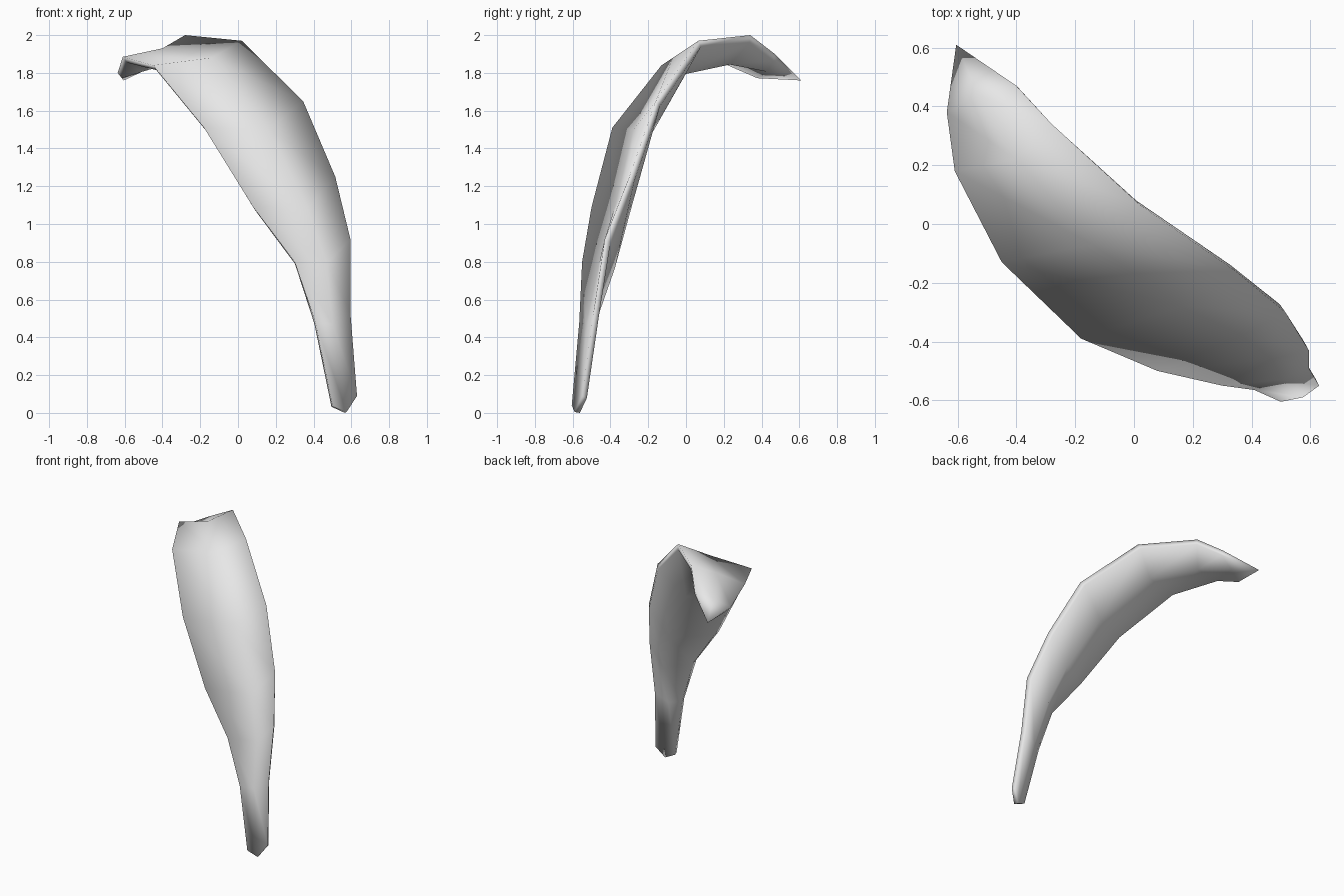
import bpy
import bmesh
from mathutils import Vector

cube = bpy.data.objects.get("Cube")
if cube:
    bpy.data.objects.remove(cube)

# Stations from stem to tip: left rim, midrib, right rim, midrib thickness
STATIONS = [
    ((.63, -.55, .09), (.575, -.59, .005), (.50, -.605, .04), .03),
    ((.595, -.49, .53), (.50, -.53, .47), (.41, -.565, .48), .05),
    ((.595, -.43, .92), (.47, -.46, .79), (.30, -.55, .80), .09),
    ((.515, -.30, 1.25), (.37, -.38, 1.08), (.08, -.50, 1.09), .09),
    ((.345, -.16, 1.65), (.16, -.28, 1.50), (-.18, -.39, 1.51), .10),
    ((.02, .065, 1.97), (-.14, -.07, 1.88), (-.45, -.13, 1.84), .11),
    ((-.28, .34, 2.0), (-.40, .22, 1.93), (-.61, .18, 1.885), .09),
    ((-.40, .47, 1.90), (-.53, .44, 1.85), (-.637, .38, 1.80), .05),
]
TIP = (-.605, .61, 1.76)
RIM = .035

# Light grey material
grey = bpy.data.materials.new("light_grey")
grey.use_nodes = True
grey.diffuse_color = (.8, .8, .8, 1)
grey.node_tree.nodes["Principled BSDF"].inputs["Base Color"].default_value = (.8, .8, .8, 1)

# Closed cross-section ring at every station
bm = bmesh.new()
mids = [Vector(s[1]) for s in STATIONS] + [Vector(TIP)]
rings = []
for i, (a, m, b, thick) in enumerate(STATIONS):
    a, m, b = Vector(a), Vector(m), Vector(b)
    along = mids[i + 1] - mids[max(i - 1, 0)]
    inward = along.cross(a - b).normalized()
    rim = min(RIM, thick)
    points = [a, m, b]
    points += [b.lerp(m, .06) + inward * rim, m + inward * thick,
               a.lerp(m, .06) + inward * rim]
    rings.append([bm.verts.new(p) for p in points])

# Skin between rings, stem cap and pointed tip
count = len(rings[0])
for low, high in zip(rings, rings[1:]):
    for j in range(count):
        k = (j + 1) % count
        bm.faces.new((low[j], low[k], high[k], high[j]))
tip = bm.verts.new(TIP)
for j in range(count):
    bm.faces.new((rings[-1][j], rings[-1][(j + 1) % count], tip))
first = rings[0]
bm.faces.new((first[0], first[1], first[4], first[5]))
bm.faces.new((first[1], first[2], first[3], first[4]))
bmesh.ops.recalc_face_normals(bm, faces=bm.faces)

mesh = bpy.data.meshes.new("curved_petal")
bm.to_mesh(mesh)
bm.free()
mesh.materials.append(grey)
petal = bpy.data.objects.new("curved_petal", mesh)
bpy.context.collection.objects.link(petal)
mesh.shade_smooth()
